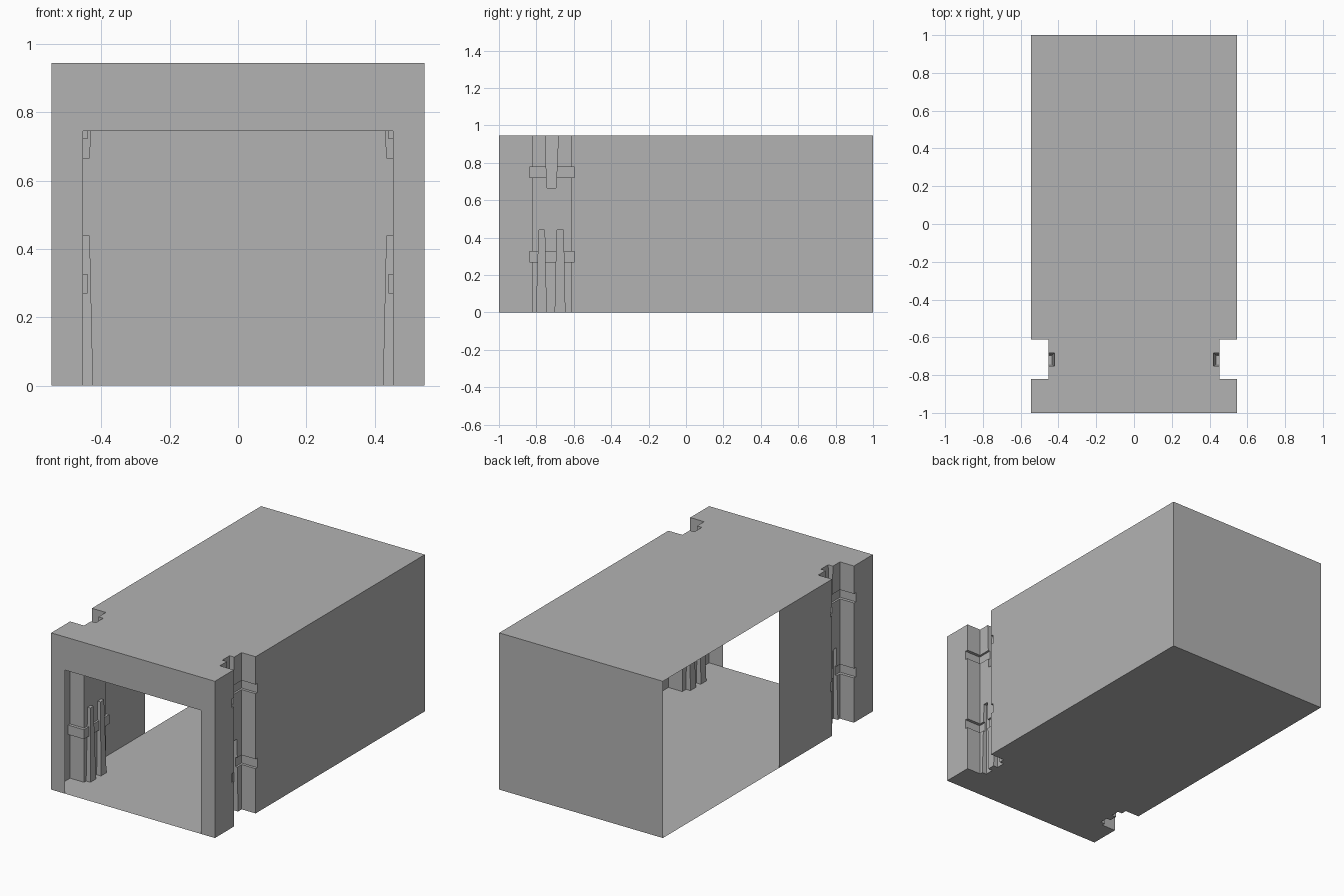
import bpy
import bmesh
from mathutils import Vector

if "Cube" in bpy.data.objects:
    bpy.data.objects.remove(bpy.data.objects["Cube"], do_unlink=True)

HALF_W, HEIGHT = 0.546, 0.945
INNER, LINTEL = 0.453, 0.745      # doorway half width and height
SIDE_START = -0.107               # the open side runs from here to the back
OUT = 0.7                         # cutters reach past the walls

grey = bpy.data.materials.new("plain grey")
grey.use_nodes = True
colour = (0.45, 0.45, 0.45, 1)
grey.diffuse_color = colour
grey.node_tree.nodes["Principled BSDF"].inputs["Base Color"].default_value = colour


def block(name, z0, z1, low, high=None):
    """Box between two heights; low and high are (x0, x1, y0, y1)."""
    bm = bmesh.new()
    bmesh.ops.create_cube(bm, size=2)
    for v in bm.verts:
        x0, x1, y0, y1 = low if v.co.z < 0 or high is None else high
        v.co = (x0 if v.co.x < 0 else x1, y0 if v.co.y < 0 else y1,
                z0 if v.co.z < 0 else z1)
    mesh = bpy.data.meshes.new(name)
    bm.to_mesh(mesh)
    bm.free()
    obj = bpy.data.objects.new(name, mesh)
    bpy.context.collection.objects.link(obj)
    return obj


shell = block("tunnel_shell", 0, HEIGHT, (-HALF_W, HALF_W, -1, 1))
shell.data.materials.append(grey)

# Side recess, two band notches, one upper groove and two lower grooves
cuts = [
    ("recess", -0.1, 1.1, (INNER, OUT, -0.82, -0.612), None),
    ("lower_band", 0.27, 0.327, (0.441, OUT, -0.838, -0.596), None),
    ("upper_band", 0.722, 0.777, (0.441, OUT, -0.838, -0.596), None),
    ("upper_groove", 0.665, 0.96, (0.434, 0.5, -0.744, -0.695),
     (0.421, 0.5, -0.753, -0.682)),
    ("front_groove", -0.01, 0.44, (0.424, 0.5, -0.8, -0.747),
     (0.434, 0.5, -0.786, -0.756)),
    ("rear_groove", -0.01, 0.44, (0.424, 0.5, -0.7, -0.647),
     (0.434, 0.5, -0.69, -0.656)),
]


def flip(r):
    return r and (-r[1], -r[0], r[2], r[3])


cutters = []
for side in ("left", "right"):
    for name, z0, z1, low, high in cuts:
        if side == "right":
            low, high = flip(low), flip(high)
        cutter = block(f"{side}_{name}_cutter", z0, z1, low, high)
        cutter.hide_render = True
        cutters.append(cutter)
        mod = shell.modifiers.new(cutter.name, "BOOLEAN")
        mod.operation, mod.solver, mod.object = "DIFFERENCE", "EXACT", cutter

# Bake the cuts, then discard the helpers
graph = bpy.context.evaluated_depsgraph_get()
bm = bmesh.new()
bm.from_object(shell, graph)
shell.modifiers.clear()
for cutter in cutters:
    bpy.data.objects.remove(cutter, do_unlink=True)


def on_plane(axis, value):
    return [f for f in bm.faces if all(abs(v.co[axis] - value) < 1e-4 for v in f.verts)]


def split(axis, value, co, no):
    faces = on_plane(axis, value)
    geom = faces + list({e for f in faces for e in f.edges}) \
        + list({v for f in faces for v in f.verts})
    bmesh.ops.bisect_plane(bm, geom=geom, plane_co=Vector(co), plane_no=Vector(no))


def remove(faces):
    bmesh.ops.delete(bm, geom=faces, context="FACES_ONLY")


# Front doorway in the thin front wall
for x in (-INNER, INNER):
    split(1, -1, (x, 0, 0), (1, 0, 0))
split(1, -1, (0, 0, LINTEL), (0, 0, 1))
remove([f for f in on_plane(1, -1)
        if abs(f.calc_center_median().x) < INNER and f.calc_center_median().z < LINTEL])

# Open rear part of the right side
split(0, -HALF_W, (0, SIDE_START, 0), (0, 1, 0))
remove([f for f in on_plane(0, -HALF_W) if f.calc_center_median().y > SIDE_START])

bm.to_mesh(shell.data)
bm.free()
shell.data.update()
